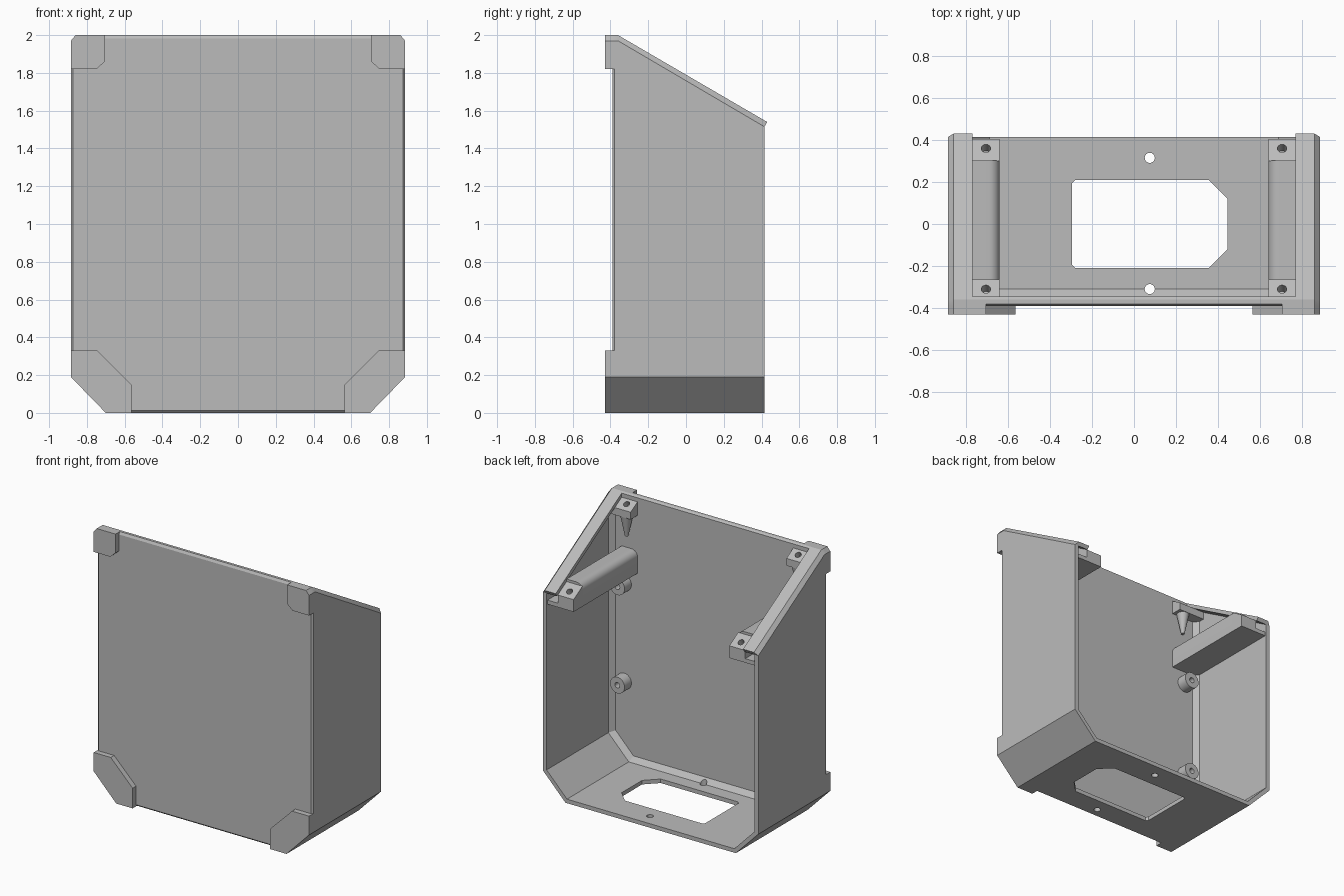
import bpy, bmesh, math
from mathutils import Vector, Matrix

if "Cube" in bpy.data.objects:
    bpy.data.objects.remove(bpy.data.objects["Cube"])

grey = bpy.data.materials.new("plain grey")
grey.use_nodes = True
COLOUR = (0.5, 0.5, 0.5, 1)
grey.diffuse_color = COLOUR
grey.node_tree.nodes["Principled BSDF"].inputs["Base Color"].default_value = COLOUR

HALF_W, FRONT, INNER, BACK = 0.885, -0.39, -0.345, 0.415
WALL, SLOPE = 0.03, 0.587
parts = []


def under_rim(y):
    """Height of the sloping opening just below the rim."""
    return 1.97 - SLOPE * max(0, y + 0.36)


def add_object(name, bm):
    bmesh.ops.recalc_face_normals(bm, faces=bm.faces)
    mesh = bpy.data.meshes.new(name)
    bm.to_mesh(mesh)
    bm.free()
    mesh.materials.append(grey)
    obj = bpy.data.objects.new(name, mesh)
    bpy.context.scene.collection.objects.link(obj)
    return obj


def loft(name, rings):
    """Skin a closed solid through rings of equal point count."""
    bm = bmesh.new()
    rows = [[bm.verts.new(p) for p in ring] for ring in rings]
    n = len(rows[0])
    for a, b in zip(rows, rows[1:]):
        for i in range(n):
            j = (i + 1) % n
            bm.faces.new((a[i], a[j], b[j], b[i]))
    bm.faces.new(rows[0])
    bm.faces.new(rows[-1])
    return add_object(name, bm)


def prism_y(name, xz, y0, y1):
    return loft(name, [[(x, y, z) for x, z in xz] for y in (y0, y1)])


def prism_x(name, yz, x0, x1):
    return loft(name, [[(x, y, z) for y, z in yz] for x in (x0, x1)])


def cylinder(name, centre, axis, r1, r2, depth):
    bm = bmesh.new()
    turn = Vector((0, 0, 1)).rotation_difference(Vector(axis)).to_matrix().to_4x4()
    bmesh.ops.create_cone(bm, cap_ends=True, segments=32, radius1=r1, radius2=r2,
                          depth=depth, matrix=Matrix.Translation(centre) @ turn)
    return add_object(name, bm)


def finish(obj, cutters=(), mirror=False):
    """Apply the cuts and the mirror, then drop the cutters."""
    for c in cutters:
        c.hide_render = True
        mod = obj.modifiers.new("cut", 'BOOLEAN')
        mod.operation, mod.solver, mod.object = 'DIFFERENCE', 'EXACT', c
    if mirror:
        obj.modifiers.new("mirror", 'MIRROR').use_mirror_merge = False
    bpy.context.view_layer.update()
    graph = bpy.context.evaluated_depsgraph_get()
    obj.data = bpy.data.meshes.new_from_object(obj.evaluated_get(graph))
    obj.modifiers.clear()
    for c in cutters:
        bpy.data.objects.remove(c)
    parts.append(obj)


def outline(y, inset, top=3):
    """Box cross-section with chamfered lower corners."""
    k = math.tan(math.pi / 8) * inset
    w, zs, xb = HALF_W - inset, 0.19 + k, 0.70 - k
    return [(-w, y, top), (-w, y, zs), (-xb, y, inset),
            (xb, y, inset), (w, y, zs), (w, y, top)]


# Hollow shell: open back, sloping open top, cable opening in the floor
shell = loft("shell", [outline(FRONT, 0.012), outline(FRONT + 0.012, 0), outline(BACK, 0)])
cavity = loft("cavity_cutter", [outline(INNER, WALL + 0.035, 4),
                                outline(INNER + 0.035, WALL, 4), outline(1, WALL, 4)])
top_cut = prism_x("top_cutter", [(-1, 1.97), (-0.36, 1.97), (1, under_rim(1)),
                                 (1, 5), (-1, 5)], -2, 2)
opening = [(-0.295, -0.195), (-0.28, -0.21), (0.355, -0.21), (0.445, -0.12),
           (0.445, 0.12), (0.355, 0.21), (-0.28, 0.21), (-0.295, 0.195)]
floor_cut = loft("opening_cutter", [[(x, y, z) for x, y in opening] for z in (-0.1, 0.15)])
screw_cuts = [cylinder("screw_cutter", (0.075, y, 0), (0, 0, 1), 0.024, 0.024, 0.3)
              for y in (-0.31, 0.315)]
finish(shell, [cavity, top_cut, floor_cut] + screw_cuts)

# Upper edge of the front wall
finish(prism_x("front_top_edge", [(FRONT, 1.955), (FRONT, 1.982), (-0.38, 2), (-0.36, 2),
                                  (INNER, 1.991), (INNER, 1.94)], -0.80, 0.80))

# Sloping side rims with a chamfered outer edge
rim_rings = []
for y_low, y_high, z_high in ((FRONT, FRONT, 2), (-0.36, -0.36, 2), (BACK, 0.43, 1.54)):
    z_low = under_rim(y_low)
    rim_rings.append([(0.77, y_low, z_low), (HALF_W, y_low, z_low),
                      (0.86, y_high, z_high), (0.77, y_high, z_high)])
finish(loft("side_rim", rim_rings), mirror=True)

# Raised corner pads on the front
top_pad = [(HALF_W, 1.82), (0.75, 1.82), (0.705, 1.86), (0.705, 2), (0.86, 2), (HALF_W, 1.97)]
low_pad = [(HALF_W, 0.19), (HALF_W, 0.33), (0.745, 0.33), (0.565, 0.15), (0.565, 0), (0.70, 0)]
for name, shape in (("upper_pad", top_pad), ("lower_pad", low_pad)):
    finish(prism_y(name, shape, -0.43, FRONT + 0.013), mirror=True)

# Rounded rails running front to back inside each side wall
R = 0.05
arc = [(0.64 + R - R * math.sin(t), 1.60 - R + R * math.cos(t))
       for t in (math.pi / 16 * i for i in range(9))]
rail = prism_y("side_rail", [(0.64, 1.43), (0.77, 1.43), (0.77, 1.60)] + arc, INNER - 0.01, 0.302)
finish(rail, mirror=True)
finish(prism_y("rail_shelf", [(0.769, 1.43), (0.86, 1.43), (0.86, 1.46), (0.769, 1.46)],
               INNER - 0.01, 0.405), mirror=True)

# Screw blocks at both ends of the slope
normal = Vector((0, SLOPE, 1)).normalized()
for name, y0, y1, z_low, x1, hole_y in (("rear_block", 0.30, 0.405, 1.43, 0.77, 0.36),
                                        ("front_block", INNER - 0.01, -0.265, 1.86, 0.86, -0.31)):
    block = prism_x(name, [(y0, z_low), (y1, z_low), (y1, under_rim(y1)),
                           (y0, under_rim(y0))], 0.64, x1)
    hole = cylinder("hole_cutter", (0.705, hole_y, under_rim(hole_y)), normal, 0.022, 0.022, 0.12)
    finish(block, [hole], mirror=True)
finish(cylinder("block_support", (0.705, -0.31, 1.785), (0, 0, -1), 0.045, 0.012, 0.16), mirror=True)

# Round standoffs on the inside of the front wall
for name, z in (("lower_standoff", 0.60), ("upper_standoff", 1.33)):
    post = cylinder(name, (0.75, -0.31, z), (0, 1, 0), 0.06, 0.06, 0.09)
    bore = cylinder("bore_cutter", (0.75, -0.27, z), (0, 1, 0), 0.02, 0.02, 0.08)
    finish(post, [bore], mirror=True)

# Smooth the round parts, keep the edges crisp
bpy.ops.object.select_all(action='DESELECT')
for obj in parts:
    obj.select_set(True)
bpy.context.view_layer.objects.active = parts[0]
bpy.ops.object.shade_smooth_by_angle(angle=math.radians(20))
